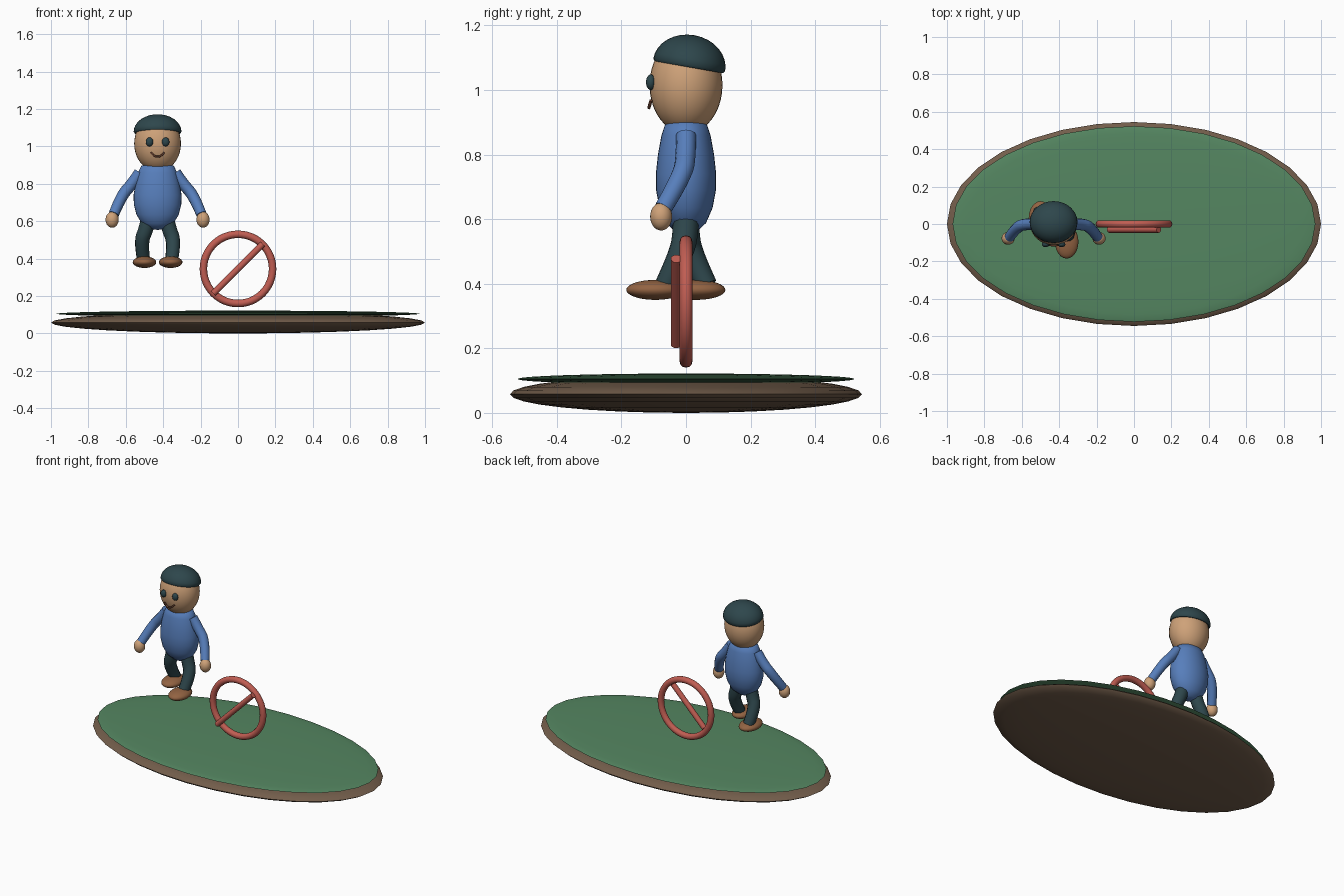
import bpy, bmesh, math
from mathutils import Matrix, Vector

if "Cube" in bpy.data.objects:
    bpy.data.objects.remove(bpy.data.objects["Cube"])


def mat(name, rgb):
    m = bpy.data.materials.new(name)
    m.diffuse_color = (*rgb, 1)
    m.use_nodes = True
    m.node_tree.nodes["Principled BSDF"].inputs["Base Color"].default_value = m.diffuse_color
    return m


SOIL = mat("soil brown", (0.17, 0.11, 0.07))
GRASS = mat("grass green", (0.09, 0.24, 0.12))
RED = mat("sign red", (0.53, 0.11, 0.085))
SKIN = mat("skin tan", (0.62, 0.36, 0.19))
BLUE = mat("shirt blue", (0.095, 0.21, 0.50))
TEAL = mat("dark teal", (0.027, 0.062, 0.072))
SHOE = mat("shoe brown", (0.29, 0.125, 0.055))
LIP = mat("mouth brown", (0.15, 0.055, 0.03))


def finish(ob, material):
    ob.data.materials.clear()
    ob.data.materials.append(material)
    bpy.ops.object.select_all(action='DESELECT')
    ob.select_set(True)
    bpy.context.view_layer.objects.active = ob
    bpy.ops.object.shade_smooth_by_angle(angle=math.radians(50))
    return ob


def from_bmesh(name, bm, material):
    bmesh.ops.recalc_face_normals(bm, faces=bm.faces)
    me = bpy.data.meshes.new(name)
    bm.to_mesh(me)
    bm.free()
    ob = bpy.data.objects.new(name, me)
    bpy.context.collection.objects.link(ob)
    return finish(ob, material)


def ellipsoid(name, centre, radii, material, seg=24, rings=16):
    bm = bmesh.new()
    bmesh.ops.create_uvsphere(bm, u_segments=seg, v_segments=rings, radius=1)
    bm.transform(Matrix.Translation(centre) @ Matrix.Diagonal((*radii, 1)))
    return from_bmesh(name, bm, material)


def lathe(name, profile, matrix, material, seg=32):
    bm = bmesh.new()
    verts = [bm.verts.new((r, 0, z)) for r, z in profile]
    edges = [bm.edges.new(p) for p in zip(verts, verts[1:])]
    bmesh.ops.spin(bm, geom=verts + edges, cent=(0, 0, 0), axis=(0, 0, 1),
                   angle=math.tau, steps=seg)
    bmesh.ops.remove_doubles(bm, verts=bm.verts, dist=1e-5)
    bm.transform(matrix)
    return from_bmesh(name, bm, material)


def tube(name, points, radius, material, closed=False, scales=None):
    cu = bpy.data.curves.new(name, 'CURVE')
    cu.dimensions = '3D'
    cu.bevel_depth = radius
    cu.bevel_resolution = 4
    cu.use_fill_caps = True
    sp = cu.splines.new('NURBS')
    sp.points.add(len(points) - 1)
    for i, p in enumerate(points):
        sp.points[i].co = (*p, 1)
        sp.points[i].radius = scales[i] if scales else 1
    sp.order_u = 3
    sp.use_endpoint_u = True
    sp.resolution_u = 8
    ob = bpy.data.objects.new(name, cu)
    bpy.context.collection.objects.link(ob)
    bpy.ops.object.select_all(action='DESELECT')
    ob.select_set(True)
    bpy.context.view_layer.objects.active = ob
    bpy.ops.object.convert(target='MESH')
    return finish(bpy.context.object, material)


# Oval ground: soil with a thin grass layer on top
ellipsoid("soil_base", (0, 0, 0.058), (1, 0.545, 0.058), SOIL, 32, 16)
ellipsoid("grass_top", (0, 0, 0.105), (0.97, 0.523, 0.017), GRASS, 32, 16)

# Prohibition ring with a diagonal bar in front
bpy.ops.mesh.primitive_torus_add(major_radius=0.185, minor_radius=0.02, major_segments=48,
                                 minor_segments=12, location=(0, 0, 0.345),
                                 rotation=(math.pi / 2, 0, 0))
bpy.context.object.name = "sign_ring"
finish(bpy.context.object, RED)
bm = bmesh.new()
bmesh.ops.create_cone(bm, cap_ends=True, segments=16, radius1=0.017, radius2=0.017, depth=0.375)
bm.transform(Matrix.Translation((0, -0.03, 0.345)) @ Matrix.Rotation(math.pi / 4, 4, 'Y'))
from_bmesh("sign_bar", bm, RED)

# Figure: torso and head
X = -0.43
torso = [(0, 0.553), (0.045, 0.561), (0.085, 0.588), (0.113, 0.635), (0.127, 0.69),
         (0.128, 0.74), (0.119, 0.80), (0.104, 0.86), (0.088, 0.895), (0.07, 0.903), (0, 0.905)]
lathe("torso", torso, Matrix.Translation((X, 0, 0)) @ Matrix.Diagonal((1, 0.73, 1, 1)), BLUE)
ellipsoid("head", (X, 0, 1.015), (0.125, 0.113, 0.15), SKIN, 32, 20)

# Cap: tilted dome, lower at the back
dome = [(math.cos(a), math.sin(a)) for a in [i * math.pi / 16 for i in range(8)]]
dome = [(0, 0), (0.95, -0.08)] + dome + [(0, 1)]
lathe("cap", dome, Matrix.Translation((X, 0.01, 1.078)) @ Matrix.Rotation(math.radians(-10), 4, 'X')
      @ Matrix.Diagonal((0.128, 0.113, 0.093, 1)), TEAL)

# Smile
tube("mouth", [(X - 0.036, -0.108, 0.968), (X - 0.02, -0.114, 0.949), (X, -0.115, 0.944),
               (X + 0.02, -0.114, 0.949), (X + 0.036, -0.108, 0.968)], 0.005, LIP)

# Paired parts; the right-hand leg steps forward and the left-hand leg back
for side, s in (("left", -1), ("right", 1)):
    def at(dx, y, z):
        return Vector((X + s * dx, y, z))
    ellipsoid(side + "_eye", at(0.043, -0.109, 1.024), (0.02, 0.015, 0.024), TEAL, 16, 12)
    tube(side + "_arm", [at(0.095, 0.0, 0.86), at(0.135, 0.0, 0.80), at(0.195, -0.01, 0.735),
                         at(0.235, -0.07, 0.635)], 0.031, BLUE, scales=[1, 1, 1, 0.9])
    ellipsoid(side + "_hand", at(0.243, -0.077, 0.608), (0.035, 0.034, 0.043), SKIN)
    tube(side + "_leg", [at(0.045, 0.0, 0.63), at(0.06, 0.0, 0.56), at(0.09, -s * 0.015, 0.49),
                         at(0.075, -s * 0.062, 0.395)], 0.04, TEAL, scales=[1, 1, 0.95, 0.88])
    ellipsoid(side + "_foot", at(0.07, -0.095 if s > 0 else 0.032, 0.381),
              (0.063, 0.09, 0.031), SHOE)
